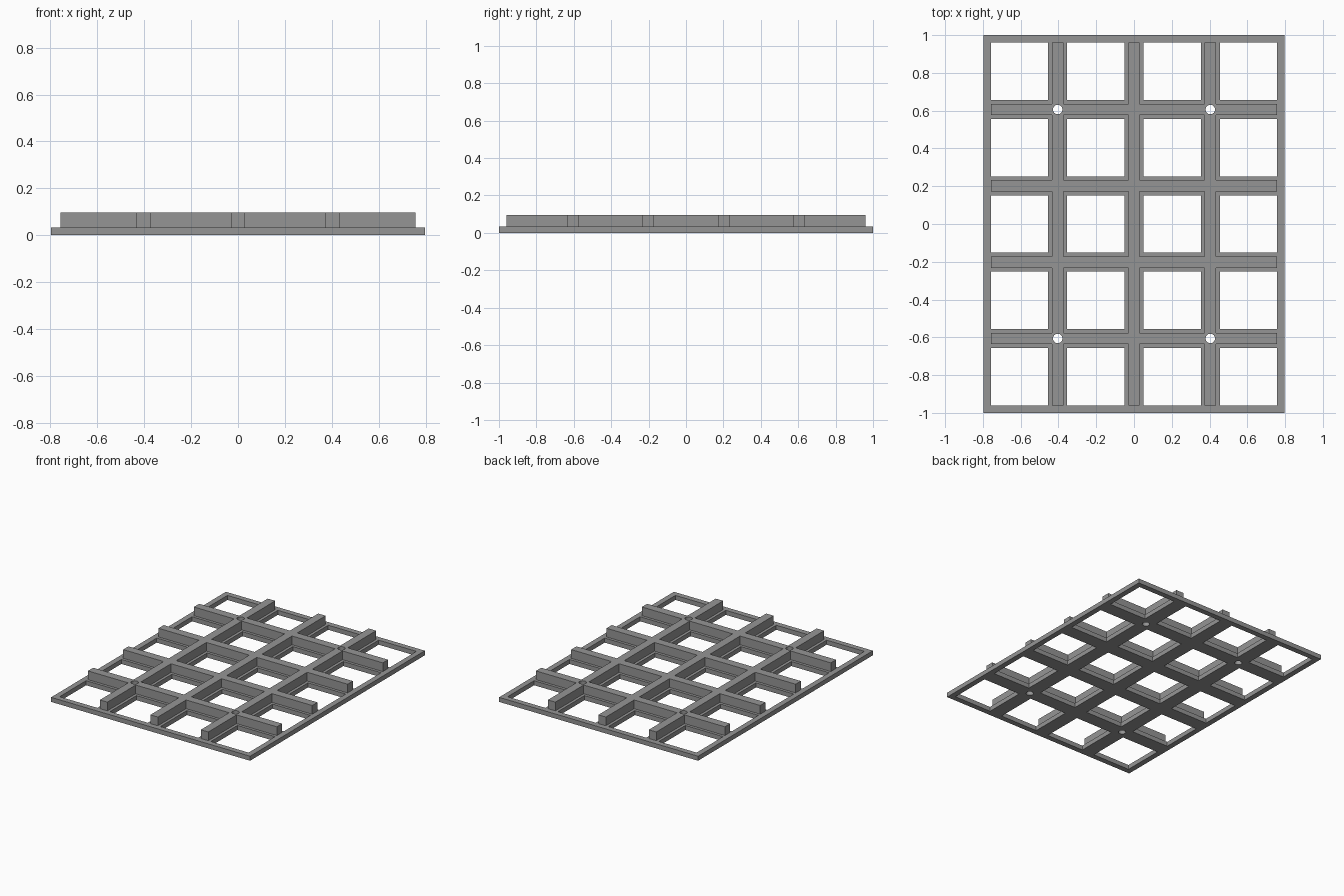
import bpy, bmesh

if "Cube" in bpy.data.objects:
    bpy.data.objects.remove(bpy.data.objects["Cube"])

PITCH = 0.404
BAR, RIB = 0.101, 0.060          # widths of the flat bars and the raised ribs
HX, HY = 0.797, 1.0              # plate half sizes
IX, IY = 0.757, 0.96             # inner edge of the border = rib ends
Z1, Z2 = 0.033, 0.096            # plate top, rib top
XC = [-PITCH, 0, PITCH]
YC = [PITCH * k for k in (-1.5, -0.5, 0.5, 1.5)]

grey = bpy.data.materials.new("grey plastic")
grey.diffuse_color = (0.30, 0.30, 0.30, 1)
grey.use_nodes = True
grey.node_tree.nodes["Principled BSDF"].inputs["Base Color"].default_value = grey.diffuse_color


def lattice(name, width, hx, hy, z0, z1, border):
    """Crossing bars extruded as one solid, with an optional outer border."""
    def lines(centres, half, inner):
        cuts = [c + s * width / 2 for c in centres for s in (-1, 1)]
        return sorted(cuts + [-half, half] + ([-inner, inner] if border else []))

    def on_bar(v, centres, inner):
        return any(abs(v - c) < width / 2 for c in centres) or (border and abs(v) > inner)

    xs, ys = lines(XC, hx, IX), lines(YC, hy, IY)
    bm = bmesh.new()
    for x0, x1 in zip(xs, xs[1:]):
        for y0, y1 in zip(ys, ys[1:]):
            if on_bar((x0 + x1) / 2, XC, IX) or on_bar((y0 + y1) / 2, YC, IY):
                bm.faces.new([bm.verts.new((x, y, z0)) for x, y in
                              ((x0, y0), (x1, y0), (x1, y1), (x0, y1))])
    bmesh.ops.remove_doubles(bm, verts=bm.verts, dist=1e-5)
    top = bmesh.ops.extrude_face_region(bm, geom=bm.faces[:], use_keep_orig=True)["geom"]
    bmesh.ops.translate(bm, vec=(0, 0, z1 - z0),
                        verts=[v for v in top if isinstance(v, bmesh.types.BMVert)])
    bmesh.ops.recalc_face_normals(bm, faces=bm.faces)
    me = bpy.data.meshes.new(name)
    bm.to_mesh(me)
    bm.free()
    me.materials.append(grey)
    ob = bpy.data.objects.new(name, me)
    bpy.context.collection.objects.link(ob)
    return ob


def boolean(target, tool, operation):
    mod = target.modifiers.new(tool.name, 'BOOLEAN')
    mod.object, mod.operation, mod.solver = tool, operation, 'EXACT'
    bpy.context.view_layer.objects.active = target
    bpy.ops.object.modifier_apply(modifier=mod.name)
    bpy.data.objects.remove(tool)


# Flat base grid with raised ribs on its inner bars
frame = lattice("grid_frame", BAR, HX, HY, 0, Z1, True)
ribs = lattice("ribs", RIB, IX, IY, Z1, Z2, False)
boolean(frame, ribs, 'UNION')

# Screw holes through four of the crossings
for x in (XC[0], XC[2]):
    for y in (YC[0], YC[3]):
        bpy.ops.mesh.primitive_cylinder_add(vertices=32, radius=0.025, depth=0.4, location=(x, y, 0))
        cutter = bpy.context.object
        cutter.name = "hole_cutter"
        cutter.data.materials.append(grey)
        boolean(frame, cutter, 'DIFFERENCE')

bpy.ops.object.select_all(action='DESELECT')
frame.select_set(True)
bpy.context.view_layer.objects.active = frame
bpy.ops.object.shade_smooth_by_angle()
